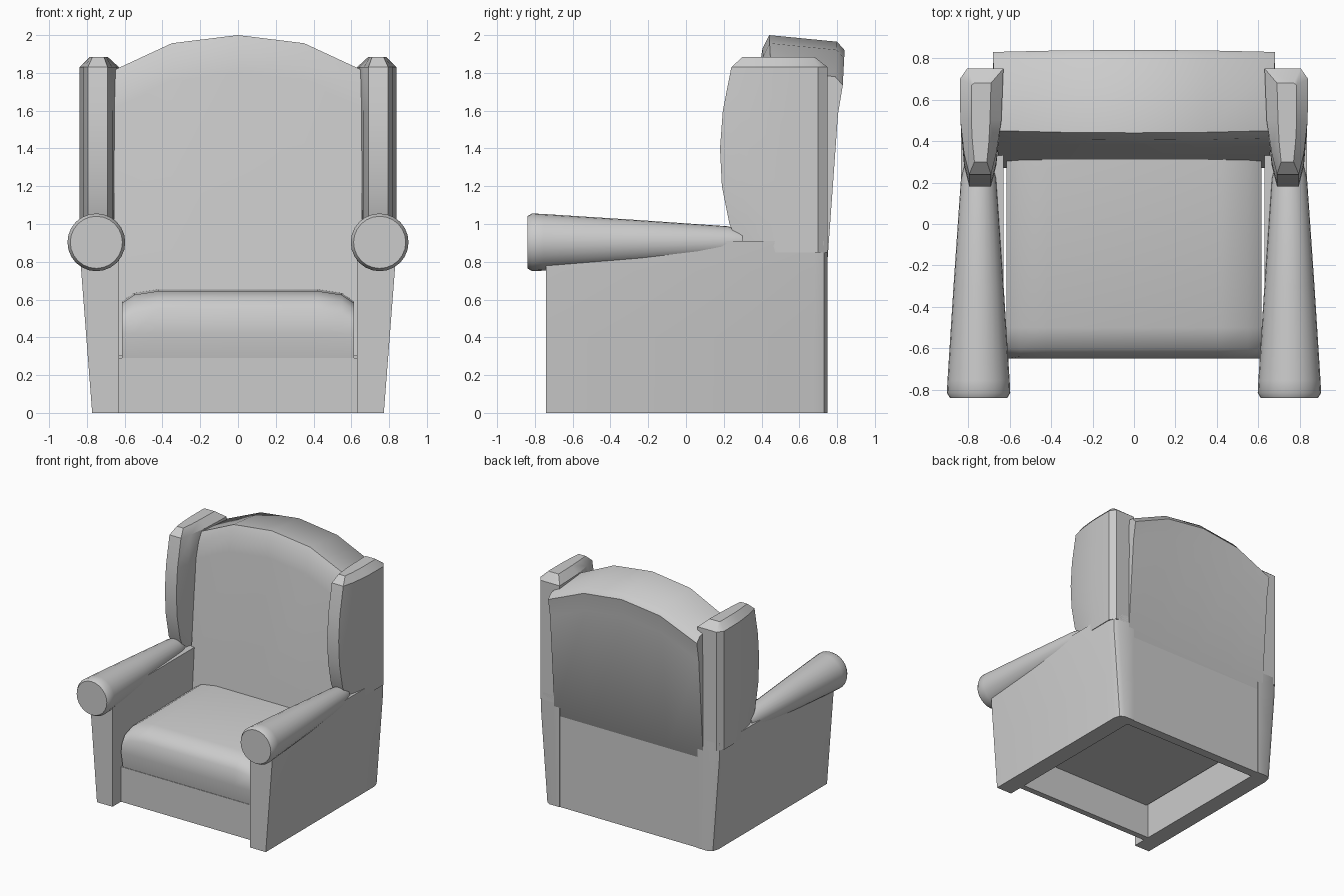
import bpy, bmesh, math

if "Cube" in bpy.data.objects:
    bpy.data.objects.remove(bpy.data.objects["Cube"])


def loft(name, rings, mirror=False, angle=35, bevel=0.0):
    """Skin a list of equal-length point rings and cap both ends."""
    bm = bmesh.new()
    vs = [[bm.verts.new(p) for p in r] for r in rings]
    n = len(rings[0])
    for a, b in zip(vs, vs[1:]):
        for i in range(n):
            j = (i + 1) % n
            bm.faces.new((a[i], a[j], b[j], b[i]))
    bm.faces.new(vs[0])
    bm.faces.new(vs[-1])
    bmesh.ops.recalc_face_normals(bm, faces=bm.faces)
    me = bpy.data.meshes.new(name)
    bm.to_mesh(me)
    bm.free()
    ob = bpy.data.objects.new(name, me)
    bpy.context.collection.objects.link(ob)
    bpy.ops.object.select_all(action='DESELECT')
    ob.select_set(True)
    bpy.context.view_layer.objects.active = ob
    bpy.ops.object.shade_smooth_by_angle(angle=math.radians(angle))
    if bevel:
        m = ob.modifiers.new("bevel", 'BEVEL')
        m.width, m.segments = bevel, 2
    if mirror:
        ob.modifiers.new("mirror", 'MIRROR')
    return ob


def box(name, x, y0, y1, z0, z1):
    return loft(name, [[(-x, y0, z), (x, y0, z), (x, y1, z), (-x, y1, z)] for z in (z0, z1)])


# Side panels below the arms, flaring outwards with height
rings = []
for z, o in ((0, .772), (.4, .803), (.75, .83), (.91, .835)):
    rings.append([(.63, -.74, z), (o, -.74, z), (o, .68, z), (o - .015, .73, z),
                  (o - .05, .75, z), (.63, .75, z)])
loft("side_panel", rings, mirror=True)

# Wings beside the backrest: curved front edge, chamfered top
rings = []
for z, yf in ((.85, .30), (1.0, .23), (1.2, .19), (1.4, .18), (1.6, .195), (1.83, .24)):
    rings.append([(.63, .75, z), (.805, .75, z), (.84, .70, z), (.838, .5, z), (.82, yf + .1, z),
                  (.795, yf, z), (.69, yf, z), (.665, yf + .1, z), (.64, .5, z)])
rings.append([(.69, .68, 1.885), (.77, .68, 1.885), (.785, .67, 1.885), (.785, .5, 1.885),
              (.78, .4, 1.885), (.77, .30, 1.885), (.71, .30, 1.885), (.70, .4, 1.885),
              (.695, .5, 1.885)])
loft("wing", rings, mirror=True)

# Tapered round arm rolls
rings = []
for y, r in ((-.84, .138), (-.815, .153), (-.755, .150), (-.3, .121), (.22, .085), (.3, .065)):
    rings.append([(.75 + r * math.cos(a * math.tau / 24), y, .903 + r * math.sin(a * math.tau / 24))
                  for a in range(24)])
loft("arm_roll", rings, mirror=True)

# Backrest with arched top, leaning back
rings = []
for x, t in ((-.68, 1.815), (-.35, 1.957), (0, 2.0), (.35, 1.957), (.68, 1.815)):
    b = .01 * (abs(x) / .68) ** 2
    s = 1 - (.035 if abs(x) > .6 else 0)
    rings.append([(x * s, .27, .3), (x * s, .31, .65), (x * s, .385, t - .2), (x * s, .405 + b, t - .07),
                  (x * s, .44 + b, t), (x, .80 - b, t - .035), (x, .84 - b, t - .08),
                  (x, .815 - b, t - .23), (x, .745, .75), (x, .70, .70), (x * s, .66, .3)])
loft("backrest", rings, angle=50)

# Seat cushion, crowned with rounded front and side edges
rings = []
for x, d in ((-.615, .065), (-.55, .02), (-.42, 0), (.42, 0), (.55, .02), (.615, .065)):
    rings.append([(x, -.625, .285), (x, -.65, .42), (x, -.64, .55 - d), (x, -.60, .61 - d),
                  (x, -.50, .645 - d), (x, .40, .655 - d), (x, .40, .285)])
loft("seat_cushion", rings, angle=45)

# Apron under the seat and lower back panel, open underneath
box("front_apron", .635, -.63, -.58, 0, .29)
box("lower_back_panel", .635, .67, .745, 0, .85)
